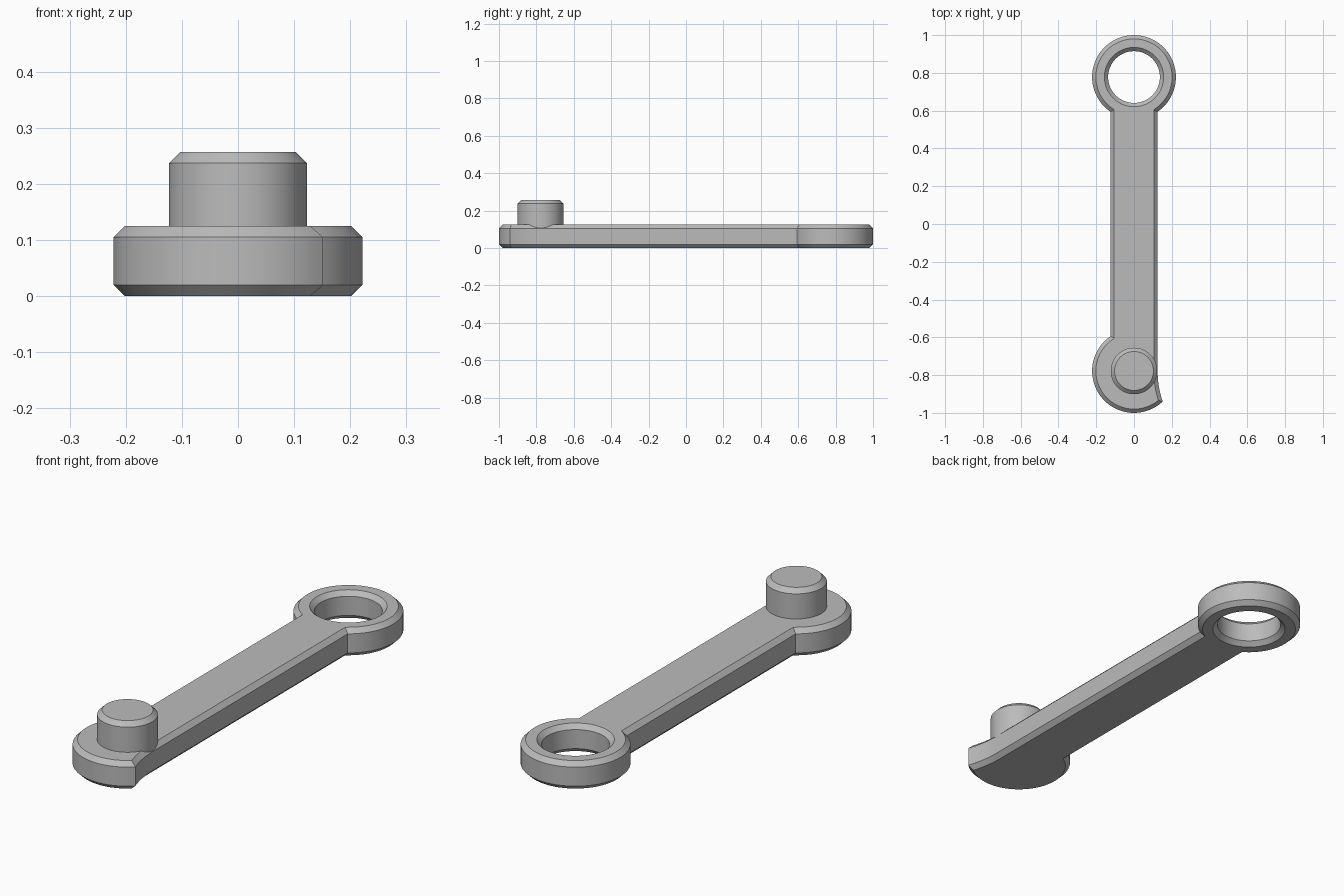
import bpy, bmesh
from math import sin, cos, asin, atan2, sqrt, pi, radians

cube = bpy.data.objects.get("Cube")
if cube:
    bpy.data.objects.remove(cube, do_unlink=True)

END_Y = 0.778      # distance of each round end from the middle
END_R = 0.222      # radius of the round ends
HALF_W = 0.125     # half width of the bar
THICK = 0.125
PIN_R = 0.123
PIN_TOP = 0.257
HOLE_R = 0.137
CHAMFER = 0.02

grey = bpy.data.materials.new("plain grey")
grey.use_nodes = True
colour = (0.5, 0.5, 0.5, 1)
grey.diffuse_color = colour
grey.node_tree.nodes["Principled BSDF"].inputs["Base Color"].default_value = colour


def arc(cx, cy, r, start, end, steps):
    """Points along a circular arc, both ends included."""
    angles = [start + (end - start) * i / steps for i in range(steps + 1)]
    return [(cx + r * cos(a), cy + r * sin(a)) for a in angles]


def make_object(name, bm):
    bmesh.ops.recalc_face_normals(bm, faces=bm.faces)
    mesh = bpy.data.meshes.new(name)
    bm.to_mesh(mesh)
    bm.free()
    mesh.materials.append(grey)
    obj = bpy.data.objects.new(name, mesh)
    bpy.context.collection.objects.link(obj)
    return obj


def chamfered_plate(name, outline, z0, z1, levels):
    """Extrude an outline and chamfer its rims at the given heights."""
    bm = bmesh.new()
    face = bm.faces.new([bm.verts.new((x, y, z0)) for x, y in outline])
    grown = bmesh.ops.extrude_face_region(bm, geom=[face], use_keep_orig=True)
    for v in grown["geom"]:
        if isinstance(v, bmesh.types.BMVert):
            v.co.z = z1
    bmesh.ops.recalc_face_normals(bm, faces=bm.faces)
    rims = [e for e in bm.edges
            if any(all(abs(v.co.z - z) < 1e-5 for v in e.verts) for z in levels)]
    bmesh.ops.bevel(bm, geom=rims, offset=CHAMFER, offset_type='OFFSET',
                    segments=1, profile=0.5, affect='EDGES')
    return make_object(name, bm)


def lathe(name, profile, cy, steps=64):
    """Closed solid of revolution from (radius, height) pairs."""
    bm = bmesh.new()
    rings = [[bm.verts.new((x, y, z)) for x, y in arc(0, cy, r, 0, 2 * pi, steps)[:-1]]
             for r, z in profile]
    for low, high in zip(rings, rings[1:]):
        for i in range(steps):
            j = (i + 1) % steps
            bm.faces.new((low[i], low[j], high[j], high[i]))
    bm.faces.new(rings[0])
    bm.faces.new(rings[-1])
    return make_object(name, bm)


def smooth(obj):
    bpy.ops.object.select_all(action='DESELECT')
    obj.select_set(True)
    bpy.context.view_layer.objects.active = obj
    bpy.ops.object.shade_smooth_by_angle(angle=radians(30))


# Arm outline: scalloped flank, ring end, then pin end
neck = asin(HALF_W / END_R)
tip_y = -0.94
tip_dy = tip_y + END_Y
tip_x = sqrt(END_R ** 2 - tip_dy ** 2)
dx = tip_x - HALF_W
scallop_r = (dx ** 2 + tip_dy ** 2) / (2 * dx)
scallop = arc(HALF_W + scallop_r, -END_Y, scallop_r,
              pi + asin(-tip_dy / scallop_r), pi, 10)
ring_end = arc(0, END_Y, END_R, neck - pi / 2, 3 * pi / 2 - neck, 56)
pin_end = arc(0, -END_Y, END_R, pi / 2 + neck, 2 * pi + atan2(tip_dy, tip_x), 36)
arm = chamfered_plate("arm", scallop + ring_end + pin_end[:-1], 0, THICK, (0, THICK))

# Hole through the ring end, chamfered above and below
wide = HOLE_R + 2 * CHAMFER
cutter = lathe("hole_cutter", [(wide, -CHAMFER), (HOLE_R, CHAMFER),
                               (HOLE_R, THICK - CHAMFER), (wide, THICK + CHAMFER)], END_Y)
cutter.hide_render = True
cut = arm.modifiers.new("hole", 'BOOLEAN')
cut.operation = 'DIFFERENCE'
cut.solver = 'EXACT'
cut.object = cutter
bpy.context.view_layer.objects.active = arm
bpy.ops.object.modifier_apply(modifier=cut.name)
bpy.data.objects.remove(cutter, do_unlink=True)
smooth(arm)

# Pin standing on the other end
pin = lathe("pin", [(PIN_R, THICK - CHAMFER), (PIN_R, PIN_TOP - CHAMFER),
                    (PIN_R - CHAMFER, PIN_TOP)], -END_Y)
smooth(pin)
